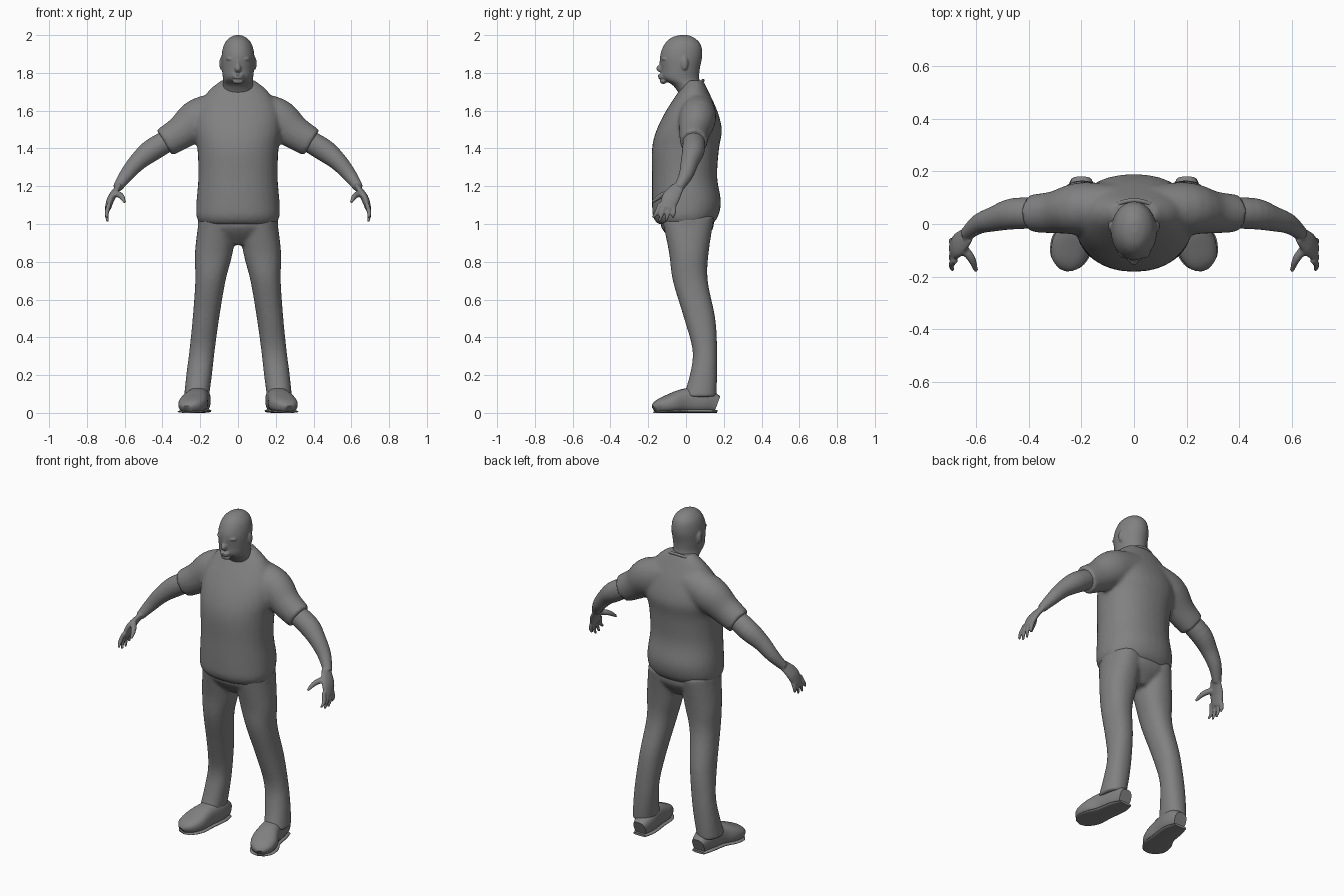
import bpy
import bmesh
from math import sin, cos, tau, copysign, radians
from mathutils import Vector, Matrix

default_cube = bpy.data.objects.get("Cube")
if default_cube:
    bpy.data.objects.remove(default_cube, do_unlink=True)

SHADE = .22
grey = bpy.data.materials.new("plain_grey")
grey.use_nodes = True
grey.diffuse_color = (SHADE, SHADE, SHADE, 1)
grey.node_tree.nodes["Principled BSDF"].inputs["Base Color"].default_value = grey.diffuse_color

ALONG_Y = Vector((0, 1, 0))
UPWARD = Vector((0, 0, 1))
SIDES = {"left": 1, "right": -1}


def spline(rows, steps=4):
    """Smoothly subdivide a list of equal-length rows."""
    last = len(rows) - 1
    smooth_rows = []
    for i in range(last):
        before, start, end, after = (rows[min(max(i + k, 0), last)] for k in (-1, 0, 1, 2))
        for step in range(steps):
            t = step / steps
            smooth_rows.append([
                b + t / 2 * (c - a + t * (2 * a - 5 * b + 4 * c - d + t * (3 * (b - c) + d - a)))
                for a, b, c, d in zip(before, start, end, after)])
    return smooth_rows + [rows[last]]


def tube(bm, rows, up=ALONG_Y, level=False, power=2, sides=24):
    """Loft rounded rings along rows of (x, y, z, half width, half depth)."""
    rows = spline(rows)
    centres = [Vector(row[:3]) for row in rows]
    rings = []
    for i, (centre, row) in enumerate(zip(centres, rows)):
        ahead = centres[min(i + 1, len(rows) - 1)] - centres[max(i - 1, 0)]
        ahead = UPWARD if level else ahead.normalized()
        deep = (up - ahead * up.dot(ahead)).normalized()
        wide = deep.cross(ahead)
        ring = []
        for k in range(sides):
            c, s = cos(tau * k / sides), sin(tau * k / sides)
            across = row[3] * copysign(abs(c) ** (2 / power), c)
            along = row[4] * copysign(abs(s) ** (2 / power), s)
            ring.append(bm.verts.new(centre + wide * across + deep * along))
        rings.append(ring)
    for lower, upper in zip(rings, rings[1:]):
        for k in range(sides):
            bm.faces.new((lower[k - 1], lower[k], upper[k], upper[k - 1]))
    bm.faces.new(rings[0])
    bm.faces.new(rings[-1])


def limb(bm, rows, side, flatness=1, **options):
    """Tube through rows of (x, y, z, radius), on either side."""
    tube(bm, [(side * x, y, z, r, r * flatness) for x, y, z, r in rows], **options)


def stack(bm, rows, lean=lambda z: 0, power=2.2):
    """Level rings from rows of (height, half width, front, back)."""
    tube(bm, [(lean(z), (front + back) / 2, z, half, (back - front) / 2)
              for z, half, front, back in rows], level=True, power=power, sides=32)


def ball(bm, centre, size):
    place = Matrix.Translation(centre) @ Matrix.Diagonal((*size, 1))
    bmesh.ops.create_uvsphere(bm, u_segments=16, v_segments=12, radius=1, matrix=place)


def finish(name, bm, voxel=0, relax=0):
    """Make the object; a voxel size blends its overlapping pieces."""
    bmesh.ops.recalc_face_normals(bm, faces=bm.faces)
    mesh = bpy.data.meshes.new(name)
    bm.to_mesh(mesh)
    bm.free()
    mesh.materials.append(grey)
    part = bpy.data.objects.new(name, mesh)
    bpy.context.collection.objects.link(part)
    bpy.ops.object.select_all(action='DESELECT')
    part.select_set(True)
    bpy.context.view_layer.objects.active = part
    bpy.ops.object.shade_smooth_by_angle(angle=radians(50))
    if voxel:
        blend = part.modifiers.new("blend", 'REMESH')
        blend.mode = 'VOXEL'
        blend.voxel_size = voxel
        blend.use_smooth_shade = True
        soften = part.modifiers.new("soften", 'SMOOTH')
        soften.iterations = relax


# Shirt: torso and two sleeves blended together
bm = bmesh.new()
stack(bm, [(1, .2, -.15, .14), (1.04, .22, -.175, .17), (1.12, .22, -.18, .185),
           (1.25, .21, -.18, .165), (1.4, .215, -.18, .175), (1.5, .23, -.155, .19),
           (1.6, .22, -.105, .165), (1.7, .16, -.04, .12), (1.76, .09, 0, .09)])
for side in SIDES.values():
    limb(bm, [(.06, .07, 1.61, .09), (.2, .06, 1.56, .11),
              (.3, .045, 1.485, .09), (.39, .04, 1.43, .08)], side, flatness=.9)
finish("shirt", bm, voxel=.011, relax=8)

# Collar band, dipping at the front
bm = bmesh.new()
ring = [(cos(tau * k / 16), sin(tau * k / 16)) for k in range(17)]
limb(bm, [(.1 * c, .02 + .07 * s, 1.715 + .045 * s, .008) for c, s in ring], 1, up=UPWARD)
finish("collar", bm)

# Trousers: hips and two splayed legs blended together
bm = bmesh.new()
stack(bm, [(1.07, .2, -.13, .14), (.98, .205, -.13, .145), (.89, .06, -.05, .08)])
for side in SIDES.values():
    stack(bm, [(1.04, .1, -.13, .15), (.85, .1, -.09, .12), (.7, .08, -.07, .115),
               (.5, .07, -.01, .155), (.33, .067, .035, .165), (.2, .068, .02, .165),
               (.085, .066, -.015, .16)],
          lean=lambda z: side * (.11 + .12 * (1 - z)))
finish("trousers", bm, voxel=.01, relax=6)

# Shoes: rows of (y, height, half width) from heel to toe, turned outward
shoe_rows = [(.165, .09, .04), (.1, .13, .058), (0, .13, .062),
             (-.08, .1, .076), (-.14, .07, .06), (-.165, .04, .025)]
for label, side in SIDES.items():
    bm = bmesh.new()
    for thickness, flare in ((1, 1), (.16, 1.06)):
        tube(bm, [(side * (.2 + .65 * (.16 - y) ** 2), y, h * thickness / 2,
                   half * flare, h * thickness / 2) for y, h, half in shoe_rows],
             up=UPWARD, power=2.6)
    finish(label + "_shoe", bm)

# Arms with palm, four spread fingers and thumb
for label, side in SIDES.items():
    bm = bmesh.new()
    limb(bm, [(.32, .04, 1.47, .055), (.45, .04, 1.395, .06), (.53, .02, 1.33, .048),
              (.59, 0, 1.26, .038), (.64, -.04, 1.19, .025)], side)
    limb(bm, [(.63, -.04, 1.2, .014), (.67, -.08, 1.14, .02),
              (.69, -.1, 1.08, .016)], side, flatness=2.4)
    for spread in (-1.5, -.5, .5, 1.5):
        tip_y, tip_z = -.125 + .035 * spread, 1.01 + .01 * spread ** 2
        limb(bm, [(.68, -.1 + .025 * spread, 1.11, .012),
                  (.695, -.11 + .03 * spread, 1.06, .012),
                  (.69, tip_y, tip_z, .007)], side, sides=12)
    limb(bm, [(.66, -.08, 1.165, .018), (.62, -.13, 1.15, .016),
              (.6, -.18, 1.115, .008)], side, sides=12)
    finish(label + "_arm", bm, voxel=.006, relax=4)

# Head: neck and skull with the features blended in
bm = bmesh.new()
stack(bm, [(1.66, .085, -.02, .09), (1.73, .08, -.065, .08), (1.77, .08, -.125, .07),
           (1.82, .085, -.132, .073), (1.89, .087, -.137, .086), (1.95, .074, -.115, .078),
           (1.985, .046, -.08, .045), (2, .015, -.035, .01)], power=2)
ball(bm, (0, -.137, 1.823), (.017, .02, .02))
ball(bm, (0, -.13, 1.85), (.009, .012, .03))
ball(bm, (0, -.12, 1.755), (.03, .018, .014))
for lip_z in (1.774, 1.787):
    ball(bm, (0, -.125, lip_z), (.032, .025, .006))
for side in SIDES.values():
    ball(bm, (side * .033, -.112, 1.874), (.032, .02, .007))
    ball(bm, (side * .033, -.112, 1.852), (.014, .01, .007))
    ball(bm, (side * .088, -.008, 1.85), (.011, .019, .035))
finish("head", bm, voxel=.0055, relax=3)
